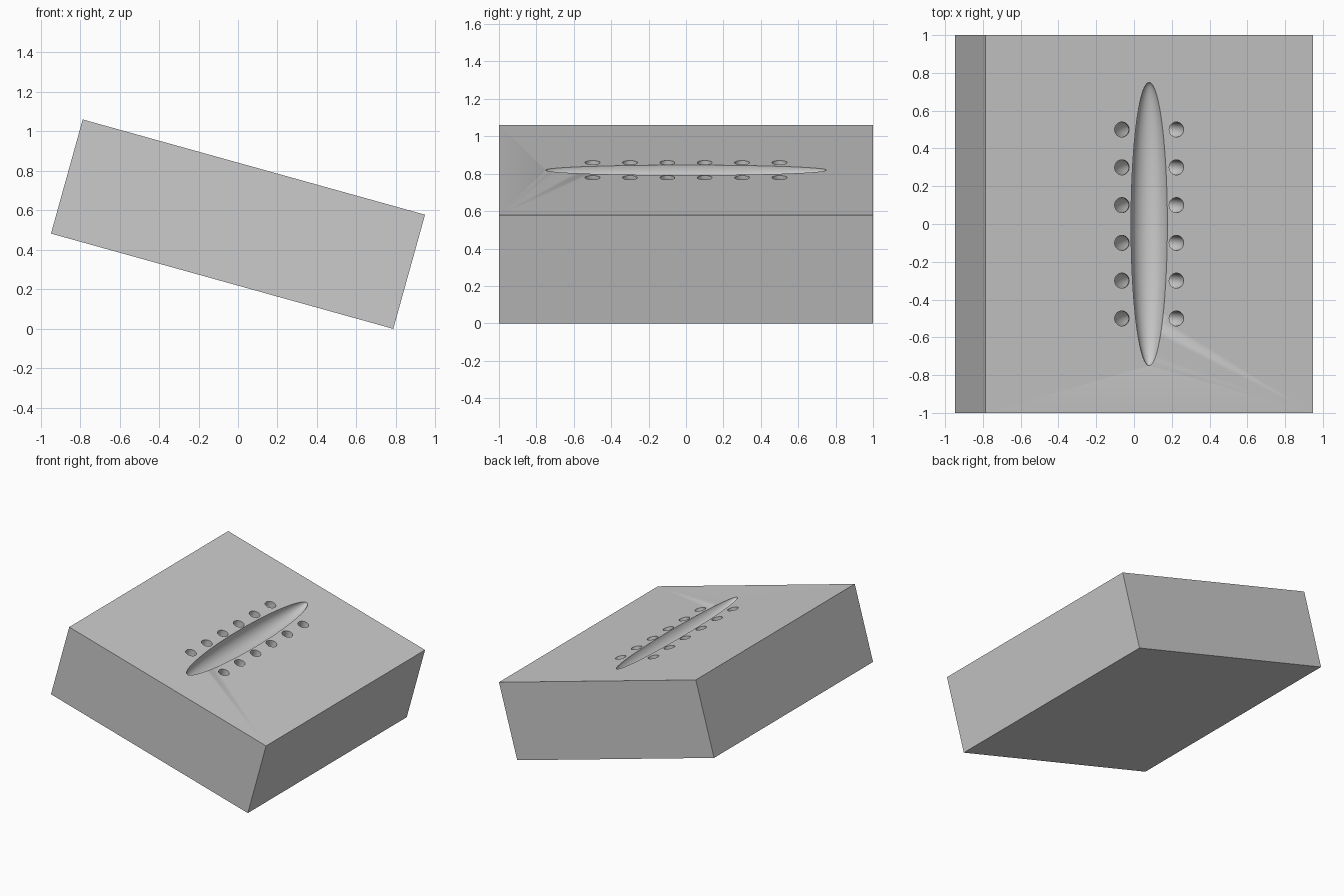
import bpy
from math import radians, sin, cos, pi

if "Cube" in bpy.data.objects:
    bpy.data.objects.remove(bpy.data.objects["Cube"])

TILT = radians(15.55)
L, W, H = 1.8, 2.0, 0.6
TOP = H / 2


def finish(obj, name):
    obj.name = name
    bpy.ops.object.transform_apply(location=True, rotation=True, scale=True)
    return obj


def carve(target, cutter):
    mod = target.modifiers.new("carve", 'BOOLEAN')
    mod.operation = 'DIFFERENCE'
    mod.solver = 'EXACT'
    mod.object = cutter
    cutter.hide_render = True
    bpy.context.view_layer.objects.active = target
    bpy.ops.object.modifier_apply(modifier=mod.name)
    bpy.data.objects.remove(cutter)


# pad block
bpy.ops.mesh.primitive_cube_add(size=1)
pad = bpy.context.object
pad.scale = (L, W, H)
finish(pad, "pad_block")

# long tapered slit in the top face
bpy.ops.mesh.primitive_uv_sphere_add(segments=64, ring_count=48, radius=1,
                                     location=(0, 0, TOP), rotation=(pi / 2, 0, 0))
slit = bpy.context.object
slit.scale = (0.1, 0.1, 0.75)
carve(pad, finish(slit, "slit_cutter"))

# curved stitch tunnels passing under the slit
for i in range(6):
    bpy.ops.mesh.primitive_torus_add(major_segments=64, minor_segments=32,
                                     major_radius=0.15, minor_radius=0.04,
                                     location=(0, -0.5 + 0.2 * i, TOP),
                                     rotation=(pi / 2, pi / 64, 0))
    carve(pad, finish(bpy.context.object, "stitch_cutter"))

# tilt the pad and rest its lower edge on the ground
bpy.ops.object.select_all(action='DESELECT')
pad.select_set(True)
bpy.context.view_layer.objects.active = pad
pad.rotation_euler = (0, TILT, 0)
pad.location.z = (L * sin(TILT) + H * cos(TILT)) / 2
bpy.ops.object.transform_apply(location=True, rotation=True, scale=True)
bpy.ops.object.shade_smooth_by_angle(angle=radians(30))
